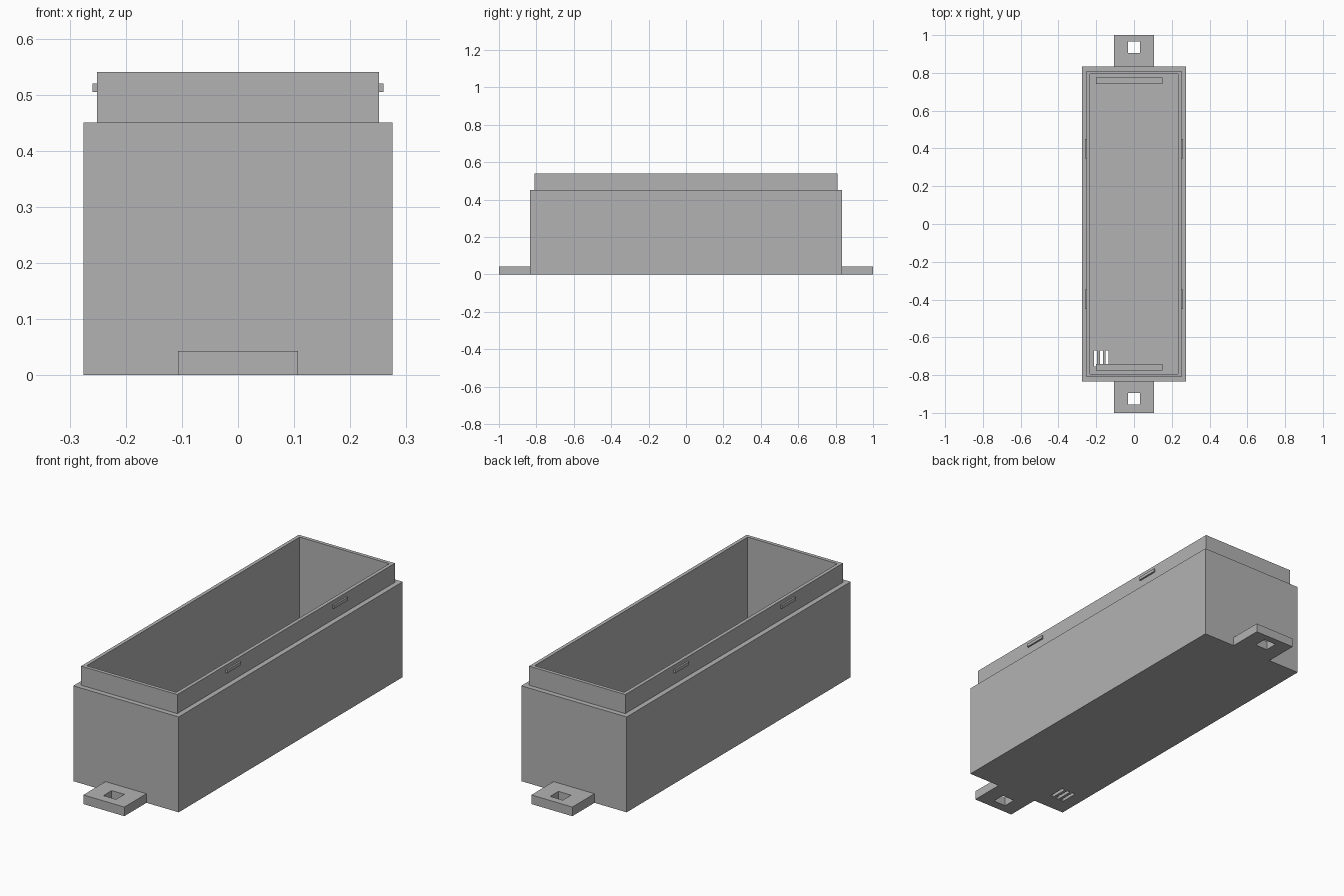
import bpy
import bmesh
from mathutils import Vector

if "Cube" in bpy.data.objects:
    bpy.data.objects.remove(bpy.data.objects["Cube"])

grey = bpy.data.materials.new("plain grey")
grey.use_nodes = True
grey.diffuse_color = (0.45, 0.45, 0.45, 1)
grey.node_tree.nodes["Principled BSDF"].inputs["Base Color"].default_value = grey.diffuse_color


def finish(name, bm):
    bmesh.ops.recalc_face_normals(bm, faces=bm.faces)
    mesh = bpy.data.meshes.new(name)
    bm.to_mesh(mesh)
    bm.free()
    mesh.materials.append(grey)
    obj = bpy.data.objects.new(name, mesh)
    bpy.context.collection.objects.link(obj)
    return obj


def box(name, low, high):
    low, high = Vector(low), Vector(high)
    bm = bmesh.new()
    bmesh.ops.create_cube(bm, size=1)
    for v in bm.verts:
        v.co = (low + high) / 2 + v.co * (high - low)
    return finish(name, bm)


def nested_shell(name, rings):
    """Loft through rectangles (half width, half length, height), capped at both ends."""
    bm = bmesh.new()
    loops = [[bm.verts.new((sx * x, sy * y, z))
              for sx, sy in ((-1, -1), (1, -1), (1, 1), (-1, 1))] for x, y, z in rings]
    for a, b in zip(loops, loops[1:]):
        for i in range(4):
            j = (i + 1) % 4
            bm.faces.new((a[i], a[j], b[j], b[i]))
    bm.faces.new(loops[0])
    bm.faces.new(loops[-1])
    return finish(name, bm)


def cut(target, low, high):
    cutter = box("cutter", low, high)
    cutter.hide_render = True
    mod = target.modifiers.new("cut", "BOOLEAN")
    mod.operation = "DIFFERENCE"
    mod.solver = "EXACT"
    mod.object = cutter
    bpy.context.view_layer.objects.active = target
    bpy.ops.object.modifier_apply(modifier=mod.name)
    bpy.data.objects.remove(cutter)


FLOOR = 0.043

# Open case with a stepped rim
case = nested_shell("case", [
    (0.275, 0.835, 0), (0.275, 0.835, 0.45),
    (0.251, 0.811, 0.45), (0.251, 0.811, 0.54),
    (0.234, 0.794, 0.54), (0.234, 0.794, FLOOR)])

# Vent slots through the floor
for x in (-0.203, -0.173, -0.143):
    cut(case, (x - 0.008, -0.755, -0.1), (x + 0.008, -0.67, 0.1))

for end, sy, hole_y in (("front", -1, -0.925), ("back", 1, 0.935)):
    # Mounting tab with a square screw hole
    y0, y1 = sorted((sy * 0.835, sy))
    tab = box(end + "_mounting_tab", (-0.107, y0, 0), (0.107, y1, FLOOR))
    cut(tab, (-0.033, hole_y - 0.031, -0.1), (0.033, hole_y + 0.031, 0.1))

    # Low support rib on the floor
    y0, y1 = sorted((sy * 0.741, sy * 0.775))
    box(end + "_floor_rib", (-0.2, y0, FLOOR - 0.003), (0.15, y1, 0.09))

    # Snap ridges on both sides of the rim
    for side, sx in (("right", -1), ("left", 1)):
        x0, x1 = sorted((sx * 0.248, sx * 0.259))
        y = sy * 0.398
        box(f"{end}_{side}_snap_ridge", (x0, y - 0.052, 0.505), (x1, y + 0.052, 0.52))
